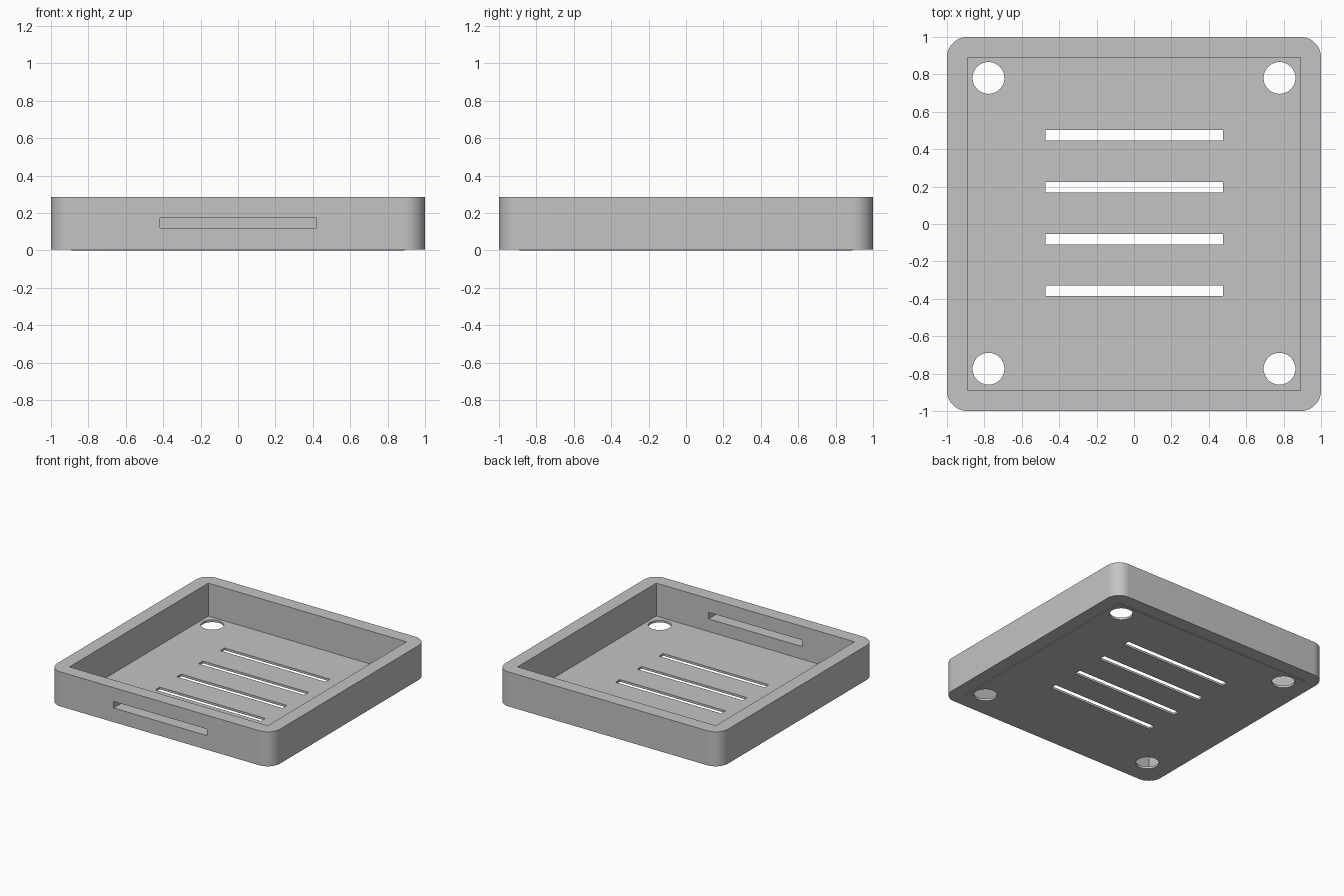
import bpy
import bmesh
from math import cos, sin, pi, radians

if "Cube" in bpy.data.objects:
    bpy.data.objects.remove(bpy.data.objects["Cube"], do_unlink=True)

HEIGHT = 0.285      # top of the walls
INNER = 0.89        # half width of the cavity
RADIUS = 0.11       # outer corner radius
FLOOR = 0.018       # floor thickness
LIFT = 0.005        # walls sit slightly above the floor's underside

grey = bpy.data.materials.new("plain_grey")
grey.use_nodes = True
colour = (0.55, 0.55, 0.55, 1)
grey.diffuse_color = colour
grey.node_tree.nodes["Principled BSDF"].inputs["Base Color"].default_value = colour


def prism(name, outline, z0, z1):
    """Extrude a closed 2D outline from z0 to z1."""
    bm = bmesh.new()
    base = bm.faces.new([bm.verts.new((x, y, z0)) for x, y in outline])
    top = bmesh.ops.extrude_face_region(bm, geom=[base])["geom"]
    verts = [v for v in top if isinstance(v, bmesh.types.BMVert)]
    bmesh.ops.translate(bm, verts=verts, vec=(0, 0, z1 - z0))
    bmesh.ops.recalc_face_normals(bm, faces=bm.faces)
    mesh = bpy.data.meshes.new(name)
    bm.to_mesh(mesh)
    bm.free()
    mesh.materials.append(grey)
    obj = bpy.data.objects.new(name, mesh)
    bpy.context.collection.objects.link(obj)
    return obj


def box(name, x0, x1, y0, y1, z0, z1):
    return prism(name, [(x0, y0), (x1, y0), (x1, y1), (x0, y1)], z0, z1)


def circle(cx, cy, r, start=0, sweep=2 * pi, steps=48, closed=True):
    count = steps if closed else steps + 1
    return [(cx + r * cos(start + sweep * i / steps),
             cy + r * sin(start + sweep * i / steps)) for i in range(count)]


def cut(target, cutters):
    bpy.context.view_layer.objects.active = target
    for cutter in cutters:
        cutter.hide_render = True
        mod = target.modifiers.new("cut", 'BOOLEAN')
        mod.operation = 'DIFFERENCE'
        mod.solver = 'EXACT'
        mod.object = cutter
        bpy.ops.object.modifier_apply(modifier=mod.name)
        bpy.data.objects.remove(cutter, do_unlink=True)


# Walls: rounded square, hollowed, with a slot through the front
outline = []
for i, (sx, sy) in enumerate([(1, 1), (-1, 1), (-1, -1), (1, -1)]):
    c = 1 - RADIUS
    outline += circle(sx * c, sy * c, RADIUS, i * pi / 2, pi / 2, 16, False)
walls = prism("tray_walls", outline, LIFT, HEIGHT)
cut(walls, [box("cavity_cutter", -INNER, INNER, -INNER, INNER, -0.1, 0.5),
            box("front_slot_cutter", -0.417, 0.42, -1.2, -0.7, 0.12, 0.173)])

# Floor: thin plate with four drain slots and four corner holes
floor = box("tray_floor", -INNER, INNER, -INNER, INNER, 0, FLOOR)
cutters = [box("drain_slot_cutter", -0.473, 0.475, y - 0.028, y + 0.028, -0.1, 0.1)
           for y in (0.475, 0.197, -0.081, -0.357)]
cutters += [prism("corner_hole_cutter", circle(x, y, 0.085), -0.1, 0.1)
            for x in (-0.778, 0.778) for y in (-0.774, 0.781)]
cut(floor, cutters)

# Smooth the curved sides, keep the edges sharp
bpy.ops.object.select_all(action='DESELECT')
for obj in (walls, floor):
    obj.select_set(True)
bpy.context.view_layer.objects.active = walls
bpy.ops.object.shade_smooth_by_angle(angle=radians(30))
